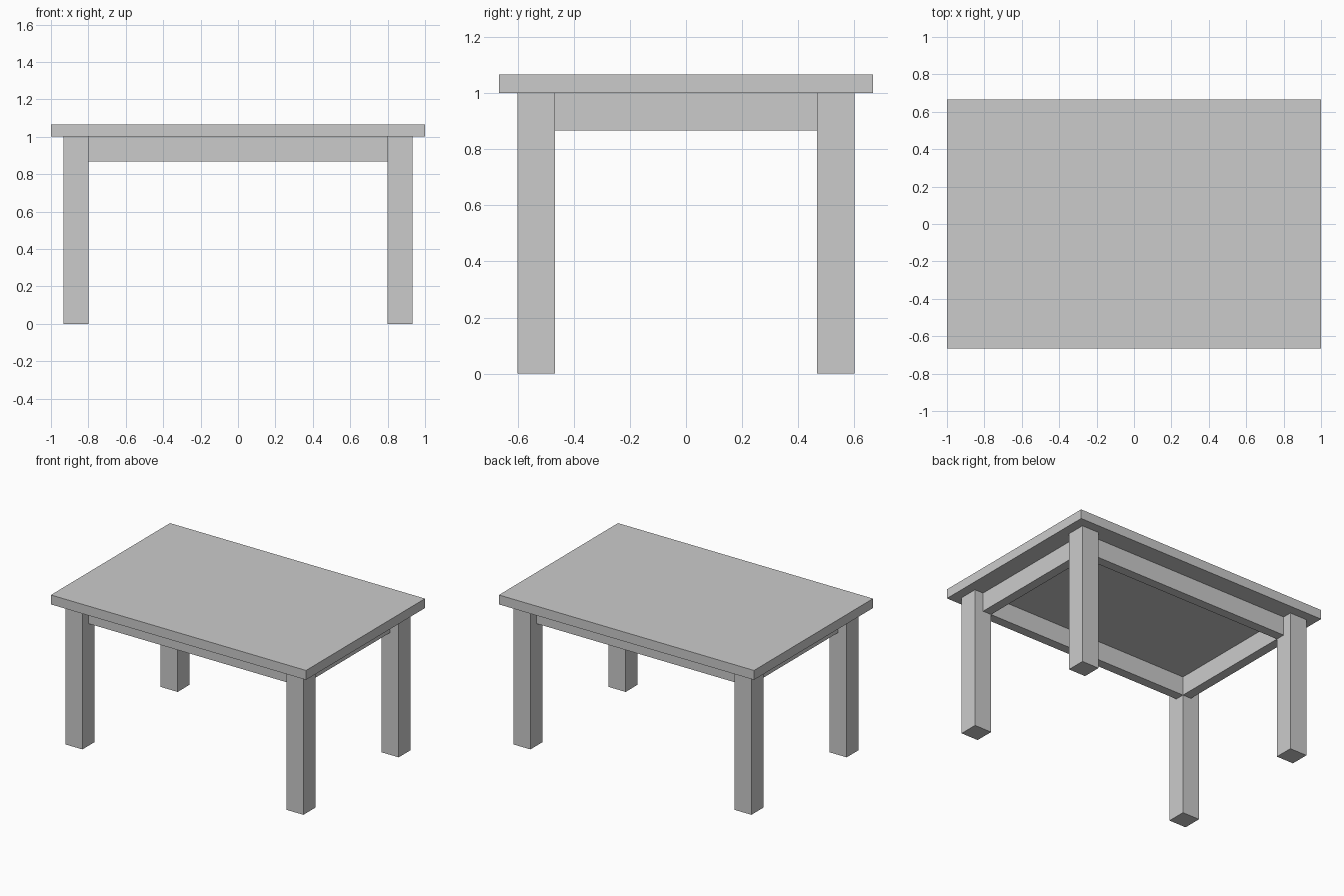
import bpy

if "Cube" in bpy.data.objects:
    bpy.data.objects.remove(bpy.data.objects["Cube"])

U = 1 / 15  # the table fits a grid of 1/15 units


def box(name, lo, hi):
    """Axis-aligned box given by two opposite corners in grid units."""
    size = [(b - a) * U for a, b in zip(lo, hi)]
    mid = [(a + b) / 2 * U for a, b in zip(lo, hi)]
    bpy.ops.mesh.primitive_cube_add(size=1, location=mid)
    ob = bpy.context.object
    ob.name = name
    ob.scale = size
    bpy.ops.object.transform_apply(location=False, rotation=False, scale=True)
    return ob


def span(sign, a, b):
    """Interval a..b, mirrored to the negative side when sign is -1."""
    return sorted((sign * a, sign * b))


# Table top
box("table_top", (-15, -10, 15), (15, 10, 16))

# Legs
for sx, side in ((-1, "left"), (1, "right")):
    for sy, end in ((-1, "front"), (1, "back")):
        x0, x1 = span(sx, 12, 14)
        y0, y1 = span(sy, 7, 9)
        box(f"{end}_{side}_leg", (x0, y0, 0), (x1, y1, 15))

# Aprons, flush with the inner leg faces
for s, long_name, short_name in ((-1, "front_apron", "left_apron"),
                                 (1, "back_apron", "right_apron")):
    y0, y1 = span(s, 7, 8)
    box(long_name, (-12, y0, 13), (12, y1, 15))
    x0, x1 = span(s, 12, 13)
    box(short_name, (x0, -7, 13), (x1, 7, 15))
